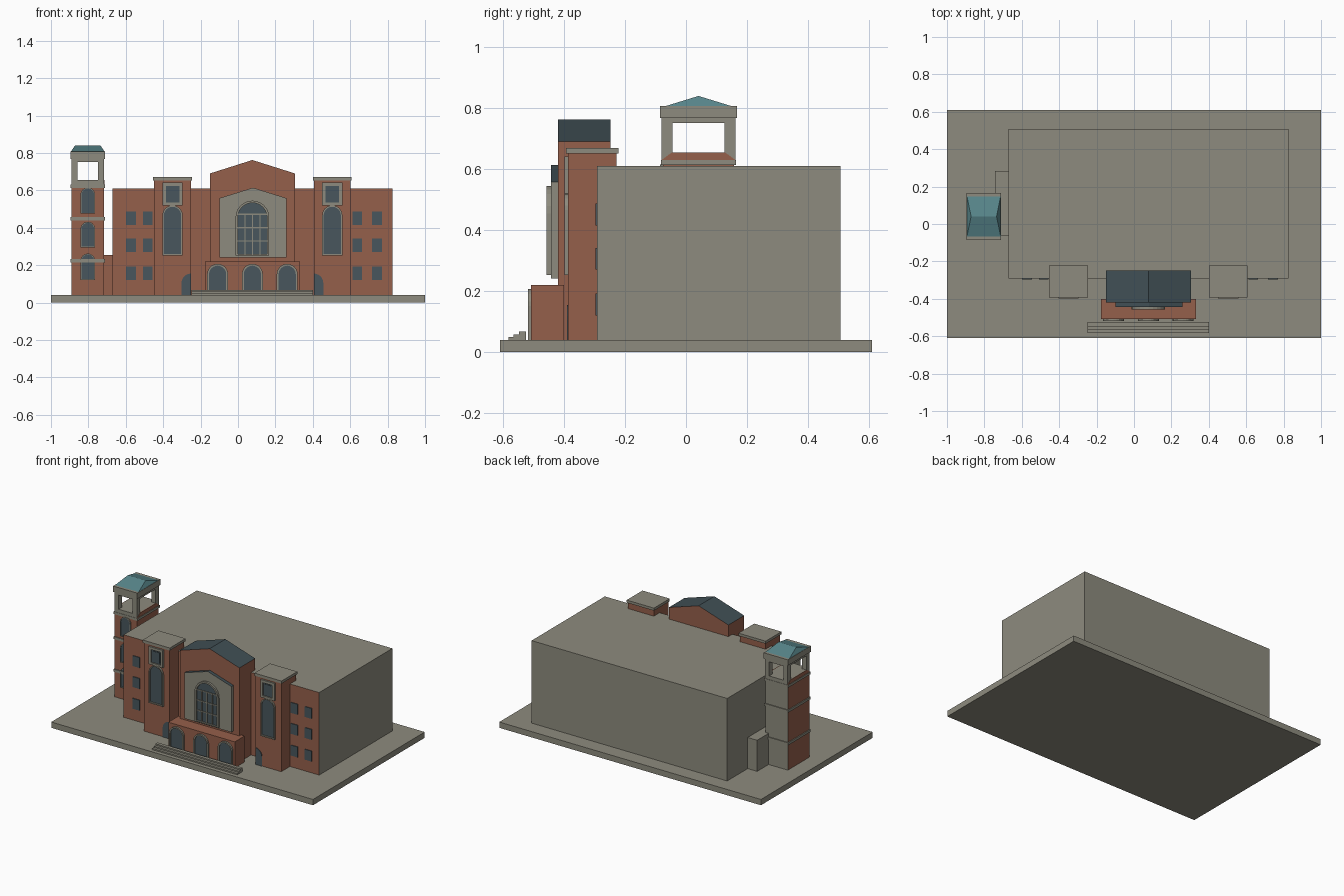
import bpy, bmesh, math

if "Cube" in bpy.data.objects:
    bpy.data.objects.remove(bpy.data.objects["Cube"])


def material(name, rgb):
    m = bpy.data.materials.new(name)
    m.diffuse_color = (*rgb, 1)
    m.use_nodes = True
    m.node_tree.nodes["Principled BSDF"].inputs["Base Color"].default_value = m.diffuse_color
    return m


STONE = material("stone grey", (0.27, 0.26, 0.21))
BRICK = material("brick red", (0.30, 0.115, 0.070))
SLATE = material("dark slate", (0.052, 0.078, 0.090))
GLASS = material("window glass", (0.066, 0.094, 0.110))
TEAL = material("teal copper", (0.095, 0.23, 0.25))


def finish(name, bm, mats, rule=None):
    """Turn a bmesh into an object; rule(normal) picks the material index."""
    bmesh.ops.recalc_face_normals(bm, faces=bm.faces)
    bm.normal_update()
    for f in bm.faces:
        f.material_index = rule(f.normal) if rule else 0
    me = bpy.data.meshes.new(name)
    bm.to_mesh(me)
    bm.free()
    for m in mats:
        me.materials.append(m)
    ob = bpy.data.objects.new(name, me)
    bpy.context.collection.objects.link(ob)
    return ob


def prism(name, outline, y0, y1, mats, rule=None):
    """Extrude an (x, z) outline from y0 to y1."""
    bm = bmesh.new()
    a = [bm.verts.new((x, y0, z)) for x, z in outline]
    b = [bm.verts.new((x, y1, z)) for x, z in outline]
    bm.faces.new(a)
    bm.faces.new(b)
    for i in range(len(a)):
        j = (i + 1) % len(a)
        bm.faces.new((a[i], a[j], b[j], b[i]))
    return finish(name, bm, mats, rule)


def box(name, x0, x1, y0, y1, z0, z1, mats, rule=None):
    return prism(name, [(x0, z0), (x1, z0), (x1, z1), (x0, z1)], y0, y1, mats, rule)


def rect(cx, w, z0, z1):
    return [(cx - w / 2, z0), (cx + w / 2, z0), (cx + w / 2, z1), (cx - w / 2, z1)]


def arch(cx, w, z0, z1, n=12):
    """Round-headed outline whose top reaches z1."""
    r = w / 2
    pts = [(cx - r, z0), (cx + r, z0)]
    return pts + [(cx + r * math.cos(math.pi * i / n), z1 - r + r * math.sin(math.pi * i / n))
                  for i in range(n + 1)]


def gable(cx, w, z0, eave, apex):
    return [(cx - w / 2, z0), (cx + w / 2, z0), (cx + w / 2, eave), (cx, apex), (cx - w / 2, eave)]


def frame(name, outer, inner, y0, y1):
    """Stone surround between two matching outlines."""
    bm = bmesh.new()
    loops = [[bm.verts.new((x, y, z)) for x, z in pts]
             for pts, y in ((outer, y0), (inner, y0), (inner, y1), (outer, y1))]
    n = len(outer)
    for k in range(4):
        p, q = loops[k], loops[(k + 1) % 4]
        for i in range(n):
            j = (i + 1) % n
            bm.faces.new((p[i], p[j], q[j], q[i]))
    return finish(name, bm, [STONE])


def framed(name, shape, cx, w, z0, z1, y, depth, t, sill=0.008):
    """Framed opening on a wall at y, standing out by depth."""
    inner = shape(cx, w - 2 * t, z0 + sill, z1 - t)
    frame(name + "_frame", shape(cx, w, z0, z1), inner, y - depth, y + 0.002)
    prism(name + "_glass", inner, y - 0.004, y + 0.002, [GLASS])


front_brick = lambda n: 1 if n.y < -0.5 else 0
roof_top = lambda n: 1 if n.z > 0.3 else 0

# Ground slab and main hall with a brick front
box("base_slab", -1, 1, -0.61, 0.61, 0, 0.04, [STONE])
box("main_hall", -0.67, 0.825, -0.292, 0.507, 0.04, 0.61, [STONE, BRICK], front_brick)

# Small hall windows
for x in (-0.572, -0.483, 0.637, 0.743):
    for z in (0.12, 0.27, 0.415):
        prism("hall_window", rect(x, 0.052, z, z + 0.072), -0.297, -0.29, [GLASS])

# Flanking brick pavilions
C = 0.077
for s in (-1, 1):
    cx = C + s * 0.427
    box("pavilion", cx - 0.098, cx + 0.098, -0.387, -0.228, 0.04, 0.655, [BRICK])
    box("pavilion_cap", cx - 0.104, cx + 0.104, -0.393, -0.221, 0.652, 0.67, [STONE])
    framed("pavilion_arch_window", arch, cx, 0.108, 0.252, 0.52, -0.387, 0.012, 0.008)
    framed("pavilion_upper_window", rect, cx, 0.108, 0.52, 0.642, -0.387, 0.012, 0.018, 0.014)
    prism("upper_window_pane", rect(cx, 0.054, 0.542, 0.615), -0.394, -0.389, [GLASS])
    # Half-arched side door at the inner edge
    edge = cx - s * 0.098
    door = [(edge, 0.04), (edge + s * 0.05, 0.04)]
    door += [(edge + s * 0.05 * math.cos(a), 0.105 + 0.05 * math.sin(a))
             for a in [math.pi / 2 * i / 6 for i in range(7)]]
    prism("side_door", door, -0.391, -0.386, [GLASS])

# Central gabled block and its stone panel
prism("central_block", gable(C, 0.455, 0.04, 0.69, 0.762), -0.42, -0.248, [BRICK, SLATE], roof_top)
prism("stone_panel", gable(0.08, 0.36, 0.242, 0.558, 0.614), -0.443, -0.418, [STONE, SLATE], roof_top)

# Great arched window with glazing bars
framed("great_window", arch, C, 0.18, 0.252, 0.545, -0.443, 0.014, 0.012)
for dx in (-0.04, 0, 0.04):
    box("window_mullion", C + dx - 0.003, C + dx + 0.003, -0.453, -0.445, 0.26, 0.475, [STONE])
for z in (0.33, 0.40, 0.472):
    box("window_bar", C - 0.078, C + 0.078, -0.453, -0.445, z - 0.003, z + 0.003, [STONE])

# Entrance porch, three doorways and steps
box("porch", C - 0.254, C + 0.254, -0.508, -0.40, 0.04, 0.22, [BRICK])
for dx in (-0.186, 0, 0.186):
    framed("porch_door", arch, C + dx, 0.112, 0.04, 0.207, -0.508, 0.011, 0.01, 0.0)
for i in range(3):
    box("entrance_step", C - 0.325, C + 0.325, -0.583 + i * 0.018, -0.524,
        0.04 + i * 0.009, 0.049 + i * 0.009, [STONE])

# Bell tower shaft with string courses
TX, TY = -0.803, 0.041
box("tower_shaft", TX - 0.086, TX + 0.086, TY - 0.117, TY + 0.117, 0.04, 0.615,
    [BRICK, STONE], lambda n: 1 if n.y > 0.5 else 0)
for z0, z1 in ((0.215, 0.232), (0.44, 0.457), (0.613, 0.63)):
    box("tower_band", TX - 0.092, TX + 0.092, TY - 0.123, TY + 0.123, z0, z1, [STONE])
for z0, z1 in ((0.12, 0.262), (0.295, 0.432), (0.475, 0.615)):
    framed("tower_window", arch, TX, 0.078, z0, z1, TY - 0.117, 0.009, 0.005, 0.005)

# Open belfry: sill, corner piers, lintel
box("belfry_sill", TX - 0.086, TX + 0.086, TY - 0.121, TY + 0.121, 0.63, 0.655, [STONE])
for sx in (-1, 1):
    for sy in (-1, 1):
        x, y = TX + sx * 0.070, TY + sy * 0.103
        box("belfry_pier", x - 0.016, x + 0.016, y - 0.018, y + 0.018, 0.655, 0.755, [STONE])
    # Tapered brick facing on the sill sides
    bm = bmesh.new()
    rows = [[bm.verts.new((TX + sx * d, TY + y, z))
             for y, z in ((-0.121, 0.63), (0.121, 0.63), (0.087, 0.655), (-0.087, 0.655))]
            for d in (0.083, 0.0885)]
    bm.faces.new(rows[0])
    bm.faces.new(rows[1])
    for i in range(4):
        j = (i + 1) % 4
        bm.faces.new((rows[0][i], rows[0][j], rows[1][j], rows[1][i]))
    finish("sill_facing", bm, [BRICK])
box("belfry_lintel", TX - 0.086, TX + 0.086, TY - 0.121, TY + 0.121, 0.752, 0.768, [STONE])
box("belfry_cornice", TX - 0.092, TX + 0.092, TY - 0.126, TY + 0.126, 0.767, 0.807, [STONE])

# Hipped copper roof with a short ridge
bm = bmesh.new()
base = [bm.verts.new((TX + x, TY + y, 0.807))
        for x, y in ((-0.09, -0.107), (0.09, -0.107), (0.09, 0.107), (-0.09, 0.107))]
left, right = (bm.verts.new((TX + x, TY, 0.84)) for x in (-0.068, 0.068))
for f in ((base[0], base[1], right, left), (base[2], base[3], left, right),
          (base[1], base[2], right), (base[3], base[0], left), base):
    bm.faces.new(f)
finish("tower_roof", bm, [TEAL])

# Low link between tower and hall
box("tower_link", -0.742, -0.668, -0.065, 0.283, 0.04, 0.255, [STONE, BRICK], front_brick)
